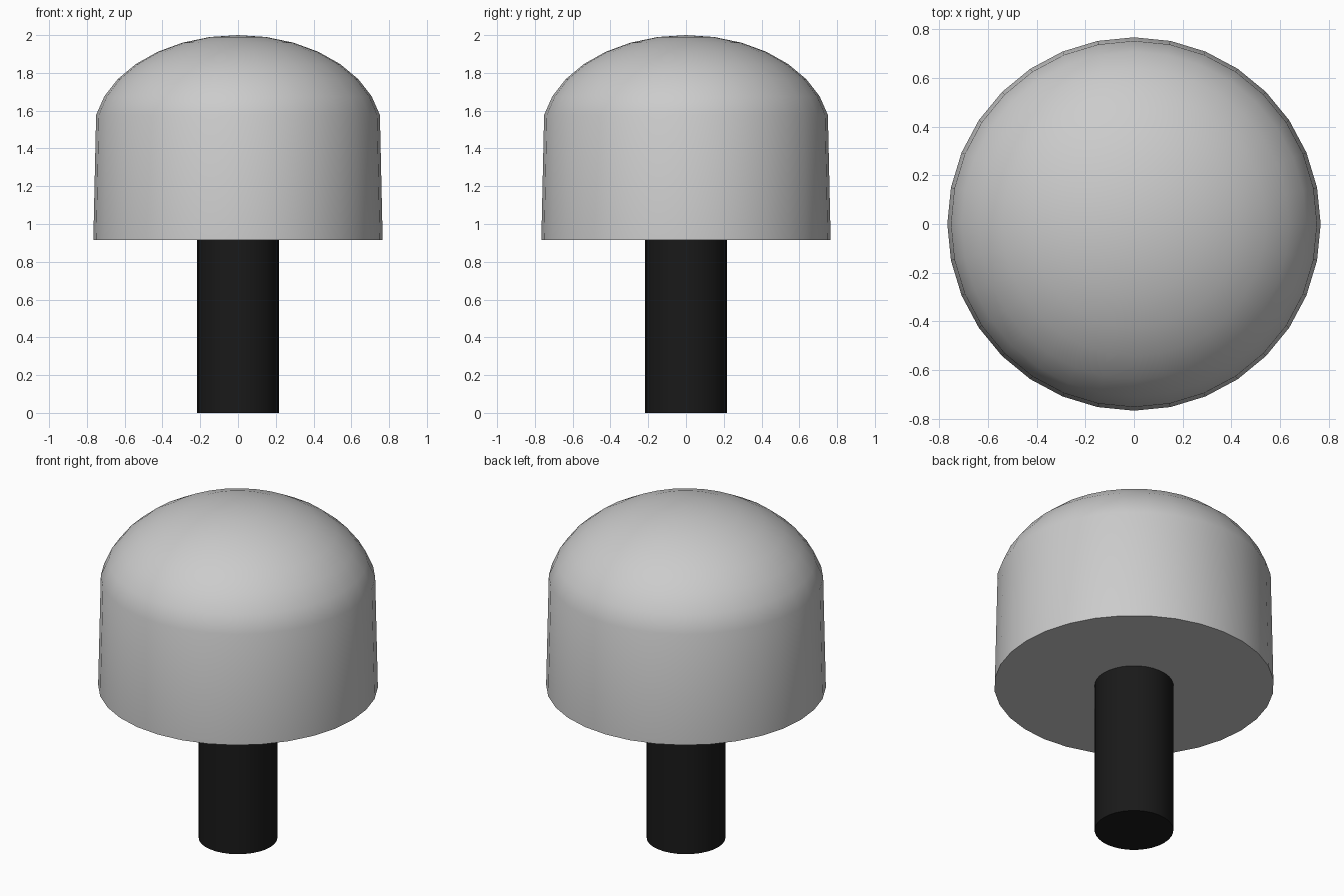
import bpy
import math
import bmesh

if "Cube" in bpy.data.objects:
    bpy.data.objects.remove(bpy.data.objects["Cube"])

SIDES = 32


def lathe(name, profile):
    """Spin an (r, z) profile around z; r = 0 makes a pole."""
    bm = bmesh.new()
    verts = [bm.verts.new((r, 0, z)) for r, z in profile]
    edges = [bm.edges.new(pair) for pair in zip(verts, verts[1:])]
    bmesh.ops.spin(bm, geom=verts + edges, cent=(0, 0, 0), axis=(0, 0, 1),
                   angle=2 * math.pi, steps=SIDES, use_duplicate=False)
    bmesh.ops.remove_doubles(bm, verts=bm.verts, dist=1e-4)
    bmesh.ops.recalc_face_normals(bm, faces=bm.faces)
    mesh = bpy.data.meshes.new(name)
    bm.to_mesh(mesh)
    bm.free()
    obj = bpy.data.objects.new(name, mesh)
    bpy.context.collection.objects.link(obj)
    bpy.ops.object.select_all(action='DESELECT')
    obj.select_set(True)
    bpy.context.view_layer.objects.active = obj
    bpy.ops.object.shade_smooth_by_angle(angle=math.radians(40))
    return obj


# Domed cap: half sphere whose equator is pulled down into a skirt
R, H, BASE = 0.766, 0.525, 0.915
dome = [(R * math.sin(a), 2 - H * (1 - math.cos(a)))
        for a in (math.pi * k / 16 for k in range(8))]
lathe("cap", dome + [(R, BASE), (0, BASE)])

# Black stem
stem = lathe("stem", [(0, BASE), (0.216, BASE), (0.216, 0), (0, 0)])
black = bpy.data.materials.new("black")
black.diffuse_color = (0.01, 0.01, 0.01, 1)
black.use_nodes = True
black.node_tree.nodes["Principled BSDF"].inputs["Base Color"].default_value = black.diffuse_color
stem.data.materials.append(black)
